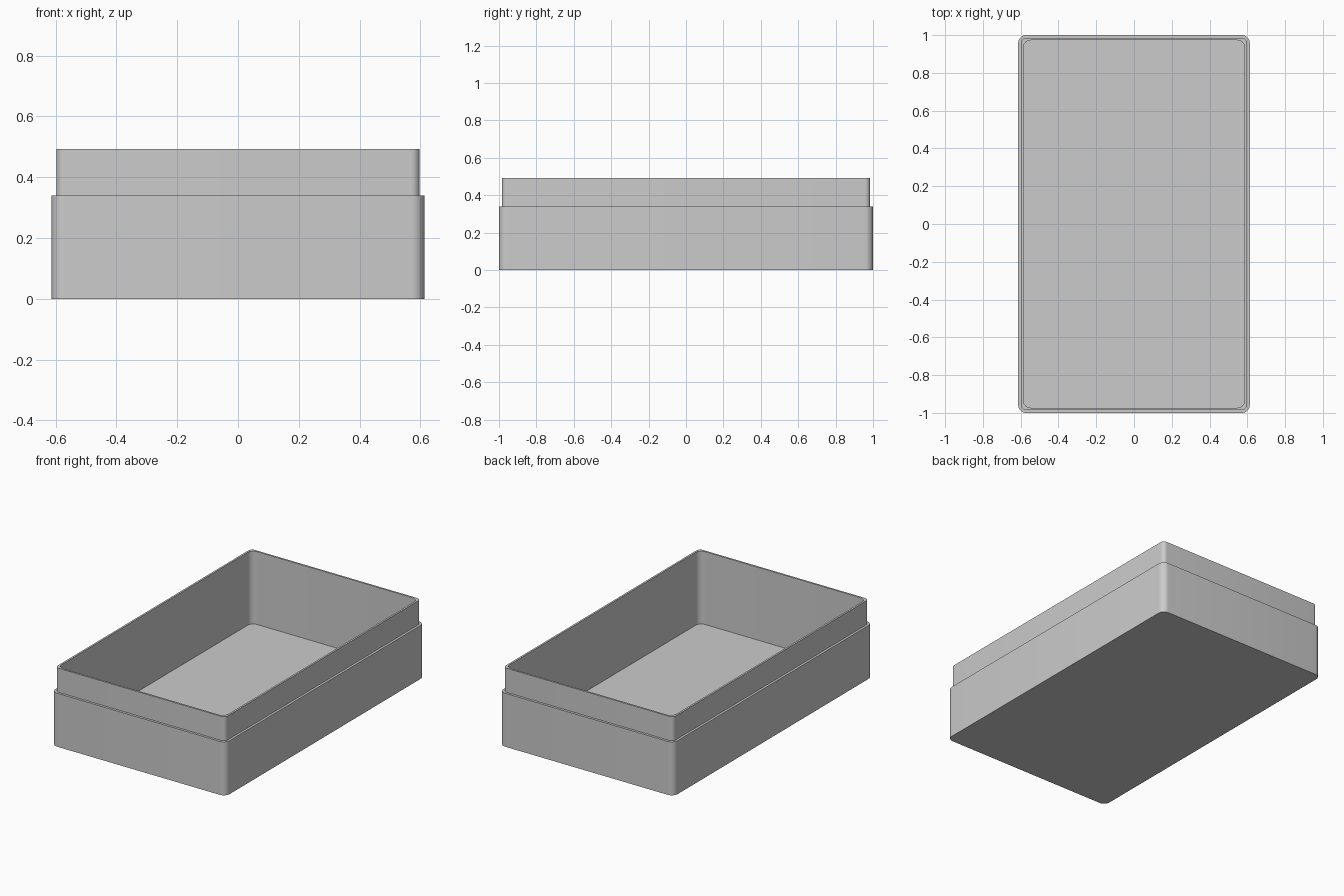
import bpy, bmesh
from math import sin, cos, pi, radians

cube = bpy.data.objects.get("Cube")
if cube:
    bpy.data.objects.remove(cube, do_unlink=True)

# Single grey plastic
grey = bpy.data.materials.new("plain_grey")
grey.use_nodes = True
grey.diffuse_color = (0.6, 0.6, 0.6, 1)
grey.node_tree.nodes["Principled BSDF"].inputs["Base Color"].default_value = (0.6, 0.6, 0.6, 1)

STEPS = 8  # segments per rounded corner


def ring(bm, hx, hy, r, z):
    """Rounded rectangle of vertices, counter-clockwise."""
    verts = []
    for q, (sx, sy) in enumerate([(1, 1), (-1, 1), (-1, -1), (1, -1)]):
        for i in range(STEPS + 1):
            a = (q + i / STEPS) * pi / 2
            verts.append(bm.verts.new((sx * (hx - r) + r * cos(a),
                                       sy * (hy - r) + r * sin(a), z)))
    return verts


# Half width, half depth, corner radius, height: from the base up and down inside
sections = [
    (0.613, 1.0, 0.042, 0.0),       # base
    (0.613, 1.0, 0.042, 0.34),      # shoulder outer edge
    (0.598, 0.985, 0.028, 0.34),    # shoulder inner edge
    (0.598, 0.985, 0.028, 0.493),   # rim outer edge
    (0.586, 0.973, 0.04, 0.493),    # rim inner edge
    (0.586, 0.973, 0.04, 0.03),     # floor
]

# Open box with a stepped lip
bm = bmesh.new()
rings = [ring(bm, *s) for s in sections]
for low, high in zip(rings, rings[1:]):
    n = len(low)
    for i in range(n):
        j = (i + 1) % n
        bm.faces.new((low[i], low[j], high[j], high[i]))
bm.faces.new(list(reversed(rings[0])))
bm.faces.new(rings[-1])
bmesh.ops.recalc_face_normals(bm, faces=bm.faces[:])

mesh = bpy.data.meshes.new("box_base")
bm.to_mesh(mesh)
bm.free()
mesh.materials.append(grey)
box = bpy.data.objects.new("box_base", mesh)
bpy.context.collection.objects.link(box)

# Smooth corners, crisp edges
bpy.ops.object.select_all(action="DESELECT")
box.select_set(True)
bpy.context.view_layer.objects.active = box
bpy.ops.object.shade_smooth_by_angle(angle=radians(30))
